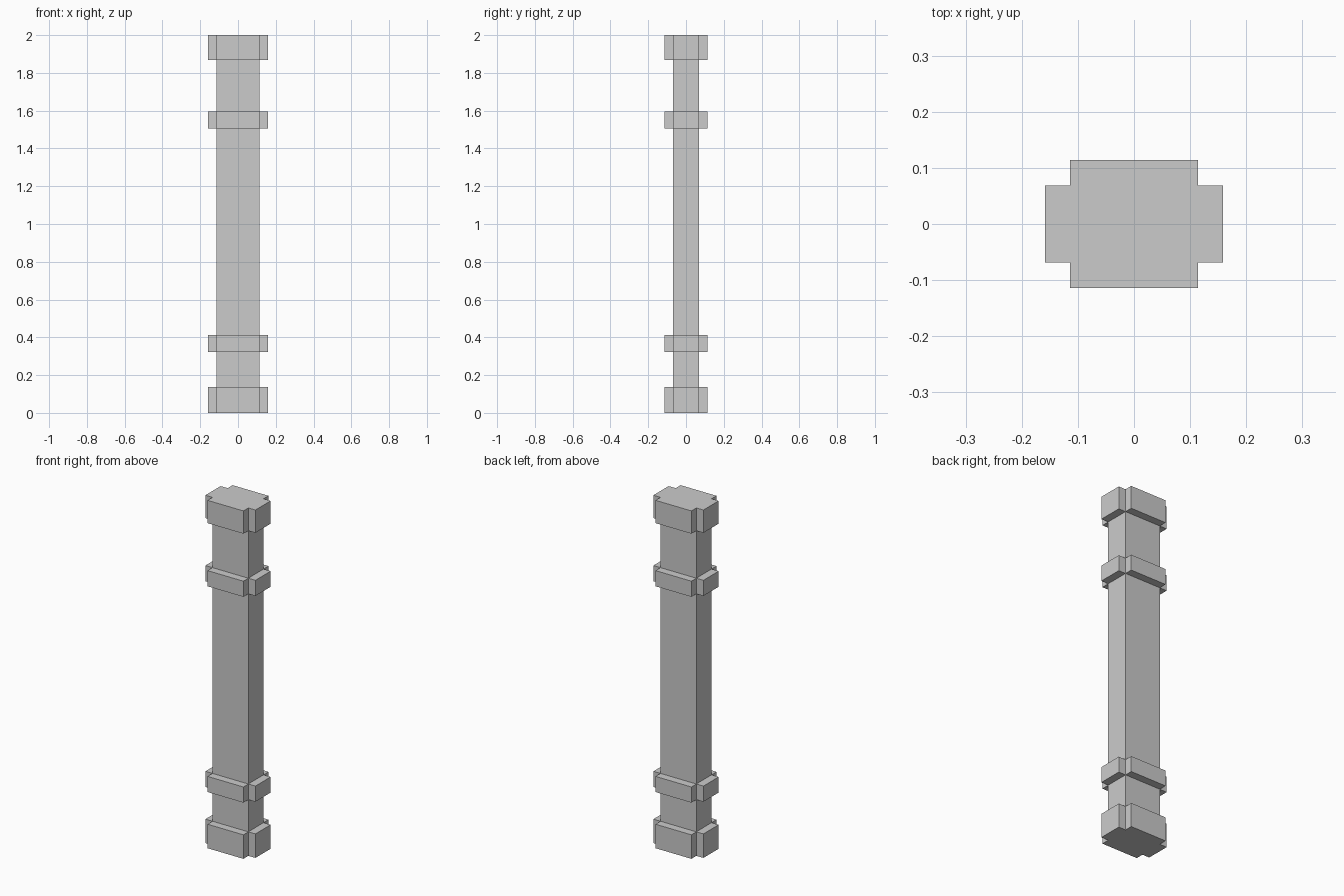
import bpy
import bmesh
from mathutils import Matrix, Vector

if "Cube" in bpy.data.objects:
    bpy.data.objects.remove(bpy.data.objects["Cube"])

HALF_X, HALF_Y, HEIGHT = 0.114, 0.069, 2.0
RAISE = 0.045
# bottom and top height of every raised band
BANDS = [(0.0, 0.138), (0.323, 0.413), (1.506, 1.596), (1.869, HEIGHT)]

# plain rectangular shaft
bm = bmesh.new()
bmesh.ops.create_cube(bm, size=1.0, matrix=Matrix.Translation((0, 0, HEIGHT / 2))
                      @ Matrix.Diagonal((2 * HALF_X, 2 * HALF_Y, HEIGHT, 1)))

# loop cuts at the band edges
for z in (z for band in BANDS for z in band if 0 < z < HEIGHT):
    bmesh.ops.bisect_plane(bm, geom=bm.verts[:] + bm.edges[:] + bm.faces[:],
                           plane_co=(0, 0, z), plane_no=(0, 0, 1))
bm.normal_update()


def in_band(face):
    z = face.calc_center_median().z
    return abs(face.normal.z) < 0.5 and any(a < z < b for a, b in BANDS)


# raise each side of each band straight out, leaving notched corners
sides = [f for f in bm.faces if in_band(f)]
raised = bmesh.ops.extrude_discrete_faces(bm, faces=sides)["faces"]
for face in raised:
    face.normal_update()
    bmesh.ops.translate(bm, verts=face.verts[:], vec=Vector(face.normal) * RAISE)

mesh = bpy.data.meshes.new("banded_pillar")
bm.to_mesh(mesh)
bm.free()
pillar = bpy.data.objects.new("banded_pillar", mesh)
bpy.context.collection.objects.link(pillar)
